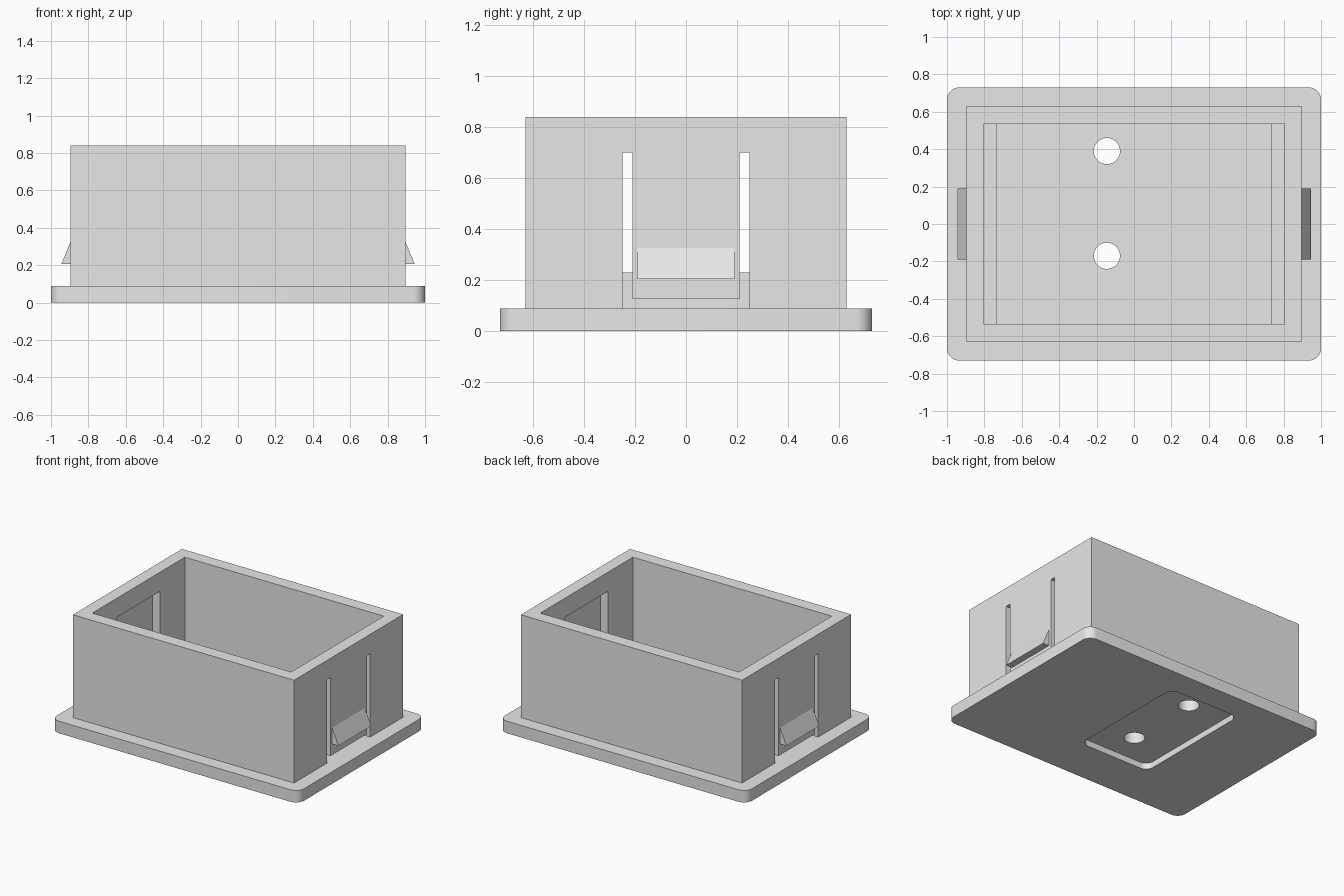
import bpy
import bmesh
import math
from mathutils import Vector

if "Cube" in bpy.data.objects:
    bpy.data.objects.remove(bpy.data.objects["Cube"], do_unlink=True)

grey = bpy.data.materials.new("plain_grey")
grey.use_nodes = True
colour = (0.8, 0.8, 0.8, 1)
grey.diffuse_color = colour
grey.node_tree.nodes["Principled BSDF"].inputs["Base Color"].default_value = colour


def prism(name, outline, direction):
    """Extrude a closed 3D outline along a direction."""
    bm = bmesh.new()
    face = bm.faces.new([bm.verts.new(p) for p in outline])
    side = bmesh.ops.extrude_face_region(bm, geom=[face])["geom"]
    moved = [g for g in side if isinstance(g, bmesh.types.BMVert)]
    bmesh.ops.translate(bm, verts=moved, vec=Vector(direction))
    bmesh.ops.recalc_face_normals(bm, faces=bm.faces)
    mesh = bpy.data.meshes.new(name)
    bm.to_mesh(mesh)
    bm.free()
    mesh.materials.append(grey)
    obj = bpy.data.objects.new(name, mesh)
    bpy.context.collection.objects.link(obj)
    return obj


def block(name, x, y, z, radius=0, steps=8):
    """Box from (min, max) ranges, with optional rounded upright edges."""
    corners = [(x[1], y[1], -1, -1), (x[0], y[1], 1, -1),
               (x[0], y[0], 1, 1), (x[1], y[0], -1, 1)]
    outline = []
    for i, (cx, cy, sx, sy) in enumerate(corners):
        for k in range(steps + 1 if radius else 1):
            a = math.pi / 2 * (i + k / steps)
            outline.append((cx + radius * (sx + math.cos(a)) if radius else cx,
                            cy + radius * (sy + math.sin(a)) if radius else cy, z[0]))
    return prism(name, outline, (0, 0, z[1] - z[0]))


def combine(target, tool, operation="DIFFERENCE"):
    """Apply a boolean and discard the tool."""
    tool.hide_render = True
    mod = target.modifiers.new("boolean", "BOOLEAN")
    mod.operation = operation
    mod.solver = "EXACT"
    mod.object = tool
    bpy.context.view_layer.update()
    deps = bpy.context.evaluated_depsgraph_get()
    result = bpy.data.meshes.new_from_object(target.evaluated_get(deps))
    target.modifiers.clear()
    target.data = result
    bpy.data.objects.remove(tool, do_unlink=True)


# Base flange with a rounded pocket underneath, and the raised inner floor
flange = block("base_flange", (-1, 1), (-0.73, 0.73), (0, 0.088), 0.065)
combine(flange, block("pocket_cutter", (-0.44, 0.13), (-0.39, 0.54), (-0.1, 0.045), 0.06))
floor = block("inner_floor", (-0.735, 0.735), (-0.535, 0.535), (0.088, 0.23))

# Two round holes through floor and flange
for part in (flange, floor):
    for y in (0.39, -0.17):
        ring = [(-0.145 + 0.07 * math.cos(math.tau * i / 40),
                 y + 0.07 * math.sin(math.tau * i / 40), -0.1) for i in range(40)]
        combine(part, prism("hole_cutter", ring, (0, 0, 0.5)))

# Open-topped box walls
walls = block("box_walls", (-0.895, 0.895), (-0.63, 0.63), (0.088, 0.84))
combine(walls, block("cavity_cutter", (-0.805, 0.805), (-0.535, 0.535), (0, 1)))

# Flexible snap tabs cut into both end walls, each with a wedge barb
for s in (-1, 1):
    outer = sorted((s * 0.7, s * 1.1))
    inner = sorted((s * 0.7, s * 0.835))
    for t in (-1, 1):
        combine(walls, block("slot_cutter", outer, sorted((t * 0.21, t * 0.25)), (0, 0.7)))
    combine(walls, block("gap_cutter", outer, (-0.23, 0.23), (0, 0.125)))
    combine(walls, block("thinning_cutter", inner, (-0.23, 0.23), (0, 0.7)))
    wedge = [(0.88, 0.205), (0.945, 0.205), (0.895, 0.325), (0.88, 0.325)]
    barb = prism("barb", [(s * x, -0.19, z) for x, z in wedge], (0, 0.38, 0))
    combine(walls, barb, "UNION")

# Smooth only the rounded corners and hole walls
for part in (flange, floor):
    bpy.ops.object.select_all(action="DESELECT")
    part.select_set(True)
    bpy.context.view_layer.objects.active = part
    bpy.ops.object.shade_smooth_by_angle(angle=math.radians(30))
